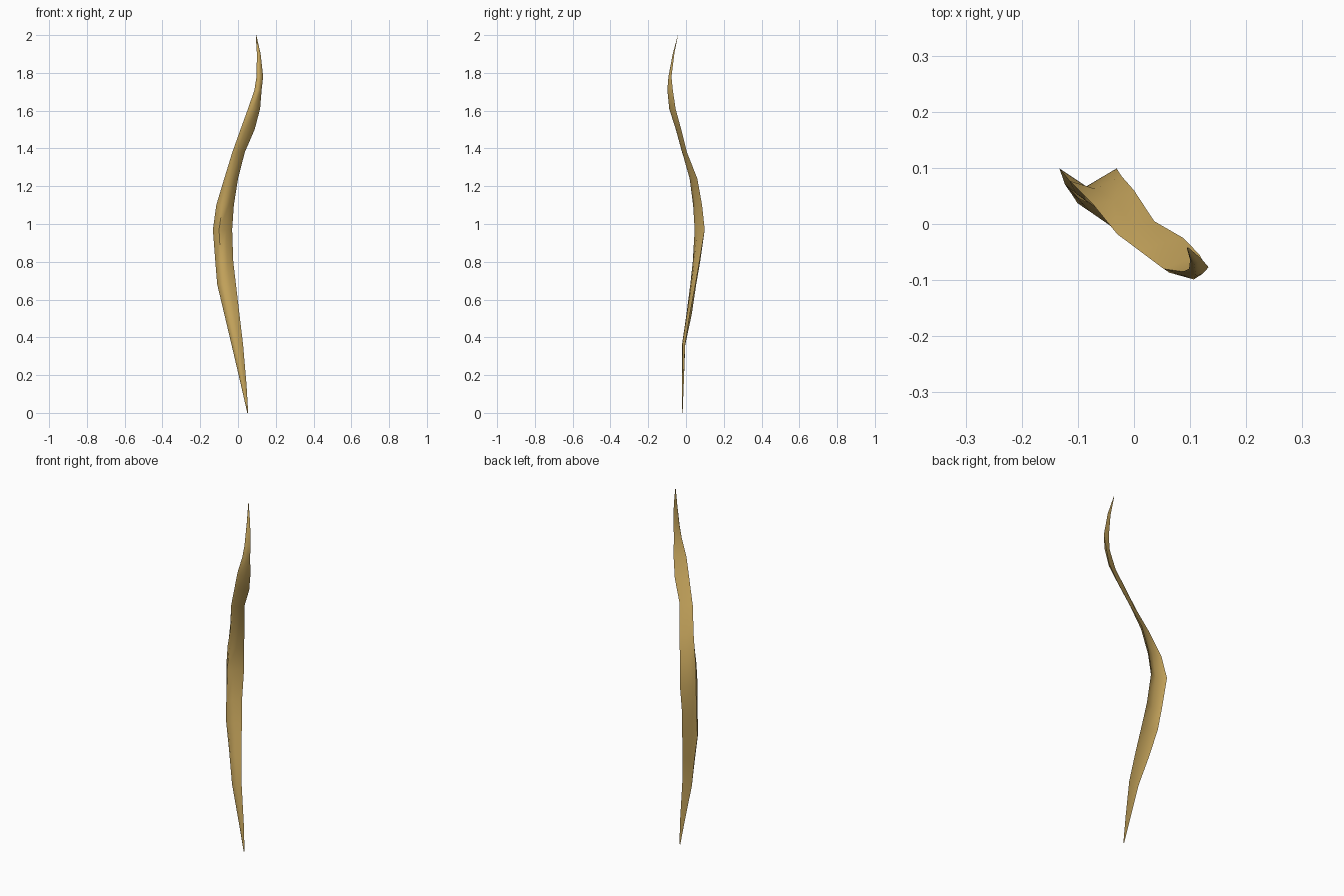
import bpy, bmesh, math
from mathutils import Vector

# Stations up the wavy strand: z, left edge (x, y), right edge (x, y),
# depth of the front ridge, depth of the groove in the back
STATIONS = [
    (0.00, 0.049, -.018, 0.054, -.018, .003, .000),
    (0.15, 0.015, -.012, 0.045, -.012, .009, .000),
    (0.36, -.034, -.004, 0.027, -.005, .017, .004),
    (0.52, -.072, 0.030, 0.008, 0.020, .025, .008),
    (0.68, -.110, 0.054, -.011, 0.050, .030, .012),
    (0.80, -.120, 0.075, -.025, 0.071, .038, .020),
    (0.97, -.133, 0.099, -.031, 0.099, .053, .032),
    (1.10, -.115, 0.077, -.022, 0.085, .042, .018),
    (1.24, -.073, 0.035, 0.000, 0.060, .025, .004),
    (1.38, -.030, -.018, 0.036, 0.005, .010, -.006),
    (1.50, 0.013, -.050, 0.088, -.025, .012, -.004),
    (1.61, 0.053, -.080, 0.117, -.055, .018, .000),
    (1.71, 0.087, -.085, 0.125, -.070, .020, .000),
    (1.78, 0.098, -.080, 0.133, -.077, .014, .000),
    (1.90, 0.100, -.064, 0.120, -.062, .007, .000),
    (2.00, 0.094, -.042, 0.097, -.042, .001, .000),
]


def section(z, ax, ay, bx, by, ridge, groove):
    """Crescent cross-section: rounded front ridge, grooved back."""
    a, b = Vector((ax, ay, z)), Vector((bx, by, z))
    d = (b - a).normalized()
    front = Vector((d.y, -d.x, 0))
    return [a,
            a.lerp(b, .10) + front * ridge * .55,
            a.lerp(b, .32) + front * ridge,
            a.lerp(b, .68) + front * ridge * .75,
            b,
            a.lerp(b, .47) + front * groove]


# Wavy strand, lofted through the sections
bm = bmesh.new()
rings = [[bm.verts.new(p) for p in section(*s)] for s in STATIONS]
n = len(rings[0])
for low, high in zip(rings, rings[1:]):
    for i in range(n):
        j = (i + 1) % n
        bm.faces.new((low[i], low[j], high[j], high[i]))
bm.faces.new(rings[0][::-1])
bm.faces.new(rings[-1])
bmesh.ops.recalc_face_normals(bm, faces=bm.faces)

mesh = bpy.data.meshes.new("wavy_strand")
bm.to_mesh(mesh)
bm.free()
strand = bpy.data.objects.new("wavy_strand", mesh)
bpy.context.collection.objects.link(strand)

gold = bpy.data.materials.new("golden_tan")
gold.diffuse_color = (0.60, 0.40, 0.115, 1)
mesh.materials.append(gold)

bpy.context.view_layer.objects.active = strand
strand.select_set(True)
bpy.ops.object.shade_smooth_by_angle(angle=math.radians(60))
